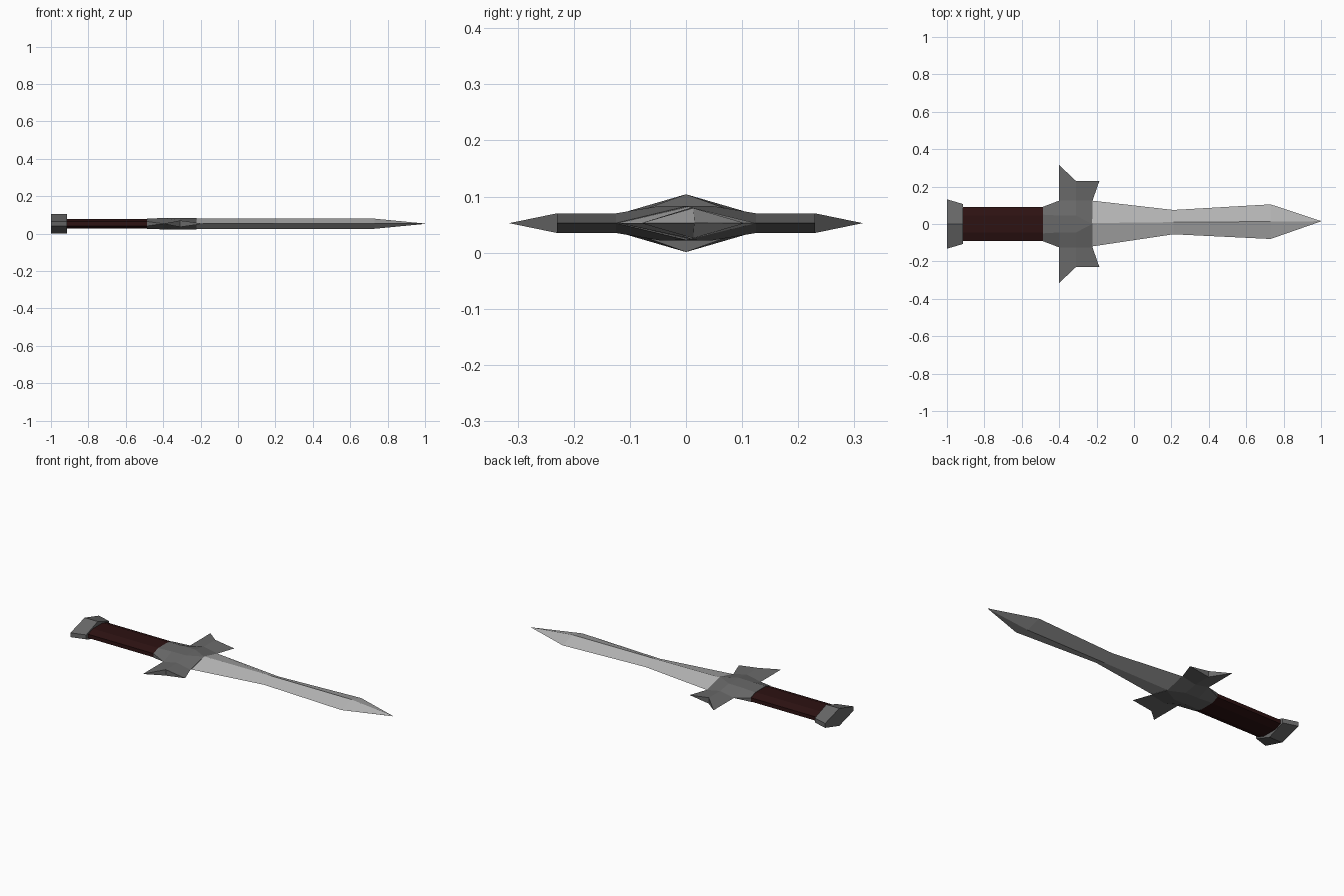
import bpy, bmesh

if "Cube" in bpy.data.objects:
    bpy.data.objects.remove(bpy.data.objects["Cube"])

MID = 0.0525  # height of the sword's centre plane


def material(name, color):
    m = bpy.data.materials.new(name)
    m.use_nodes = True
    m.diffuse_color = (*color, 1)
    m.node_tree.nodes["Principled BSDF"].inputs["Base Color"].default_value = (*color, 1)
    return m


def build(name, verts, faces, mat):
    bm = bmesh.new()
    vs = [bm.verts.new(v) for v in verts]
    for f in faces:
        bm.faces.new([vs[i] for i in f])
    bmesh.ops.recalc_face_normals(bm, faces=bm.faces)
    me = bpy.data.meshes.new(name)
    bm.to_mesh(me)
    bm.free()
    me.materials.append(mat)
    ob = bpy.data.objects.new(name, me)
    ob.location.z = MID
    bpy.context.collection.objects.link(ob)
    return ob


def loft(name, rings, mat):
    """Skin a row of equal-sized rings and cap both ends."""
    n = len(rings[0])
    verts = [v for r in rings for v in r]
    faces = [(k * n + i, k * n + (i + 1) % n, (k + 1) * n + (i + 1) % n, (k + 1) * n + i)
             for k in range(len(rings) - 1) for i in range(n)]
    faces += [range(n), range(len(verts) - n, len(verts))]
    return build(name, verts, faces, mat)


def both_sides(x, half):
    """Ring at x from (y, z) points of the upper +y quarter, outside in."""
    top = half + [(-y, z) for y, z in reversed(half) if y > 0]
    return [(x, y, z) for y, z in top] + [(x, y, -z) for y, z in reversed(top)]


steel = material("blade steel", (0.46, 0.46, 0.46))
iron = material("dark iron", (0.14, 0.14, 0.14))
leather = material("dark red leather", (0.026, 0.006, 0.006))

# Blade: diamond section, pinched in the middle, ending in a point
rings = []
for x, left, right, ridge, t in [(-0.225, 0.125, -0.12, 0.005, 0.029),
                                 (0.21, 0.075, -0.055, 0.01, 0.028),
                                 (0.73, 0.105, -0.08, 0.013, 0.027),
                                 (1.0, 0.016, 0.014, 0.015, 0.001)]:
    rings.append([(x, left, 0), (x, ridge, t), (x, right, 0), (x, ridge, -t)])
loft("blade", rings, steel)

# Grip: flattened eight-sided bar
grip = [(0.09, 0.011), (0.045, 0.026)]
loft("grip", [both_sides(x, grip) for x in (-0.92, -0.48)], leather)

# Pommel: flared six-sided block
loft("pommel", [both_sides(-1.0, [(0.132, 0.013), (0, 0.0515)]),
                both_sides(-0.915, [(0.107, 0.013), (0, 0.0515)])], iron)

# Guard: one quarter, mirrored across the width and thickness
quarter = [
    (-0.487, 0, 0.028), (-0.487, 0.05, 0.028), (-0.487, 0.092, 0.012), (-0.487, 0.092, 0),
    (-0.4, 0, 0.03), (-0.4, 0.045, 0.03), (-0.4, 0.125, 0),
    (-0.31, 0, 0.031), (-0.31, 0.045, 0.031), (-0.31, 0.125, 0.0175),
    (-0.222, 0, 0.03), (-0.222, 0.125, 0),
    (-0.4, 0.315, 0), (-0.31, 0.23, 0.0175), (-0.185, 0.23, 0),
    (-0.31, 0.23, 0), (-0.487, 0, 0), (-0.222, 0, 0)]
faces = [(0, 1, 5, 4), (1, 2, 6, 5), (2, 3, 6), (4, 5, 8, 7), (5, 6, 9, 8),
         (7, 8, 10), (8, 9, 11, 10), (6, 12, 13, 9), (9, 13, 14, 11),
         (12, 15, 13), (15, 14, 13), (0, 16, 3, 2, 1), (10, 11, 17)]
guard = build("guard", quarter, faces, iron)
mod = guard.modifiers.new("Mirror", 'MIRROR')
mod.use_axis = (False, True, True)
